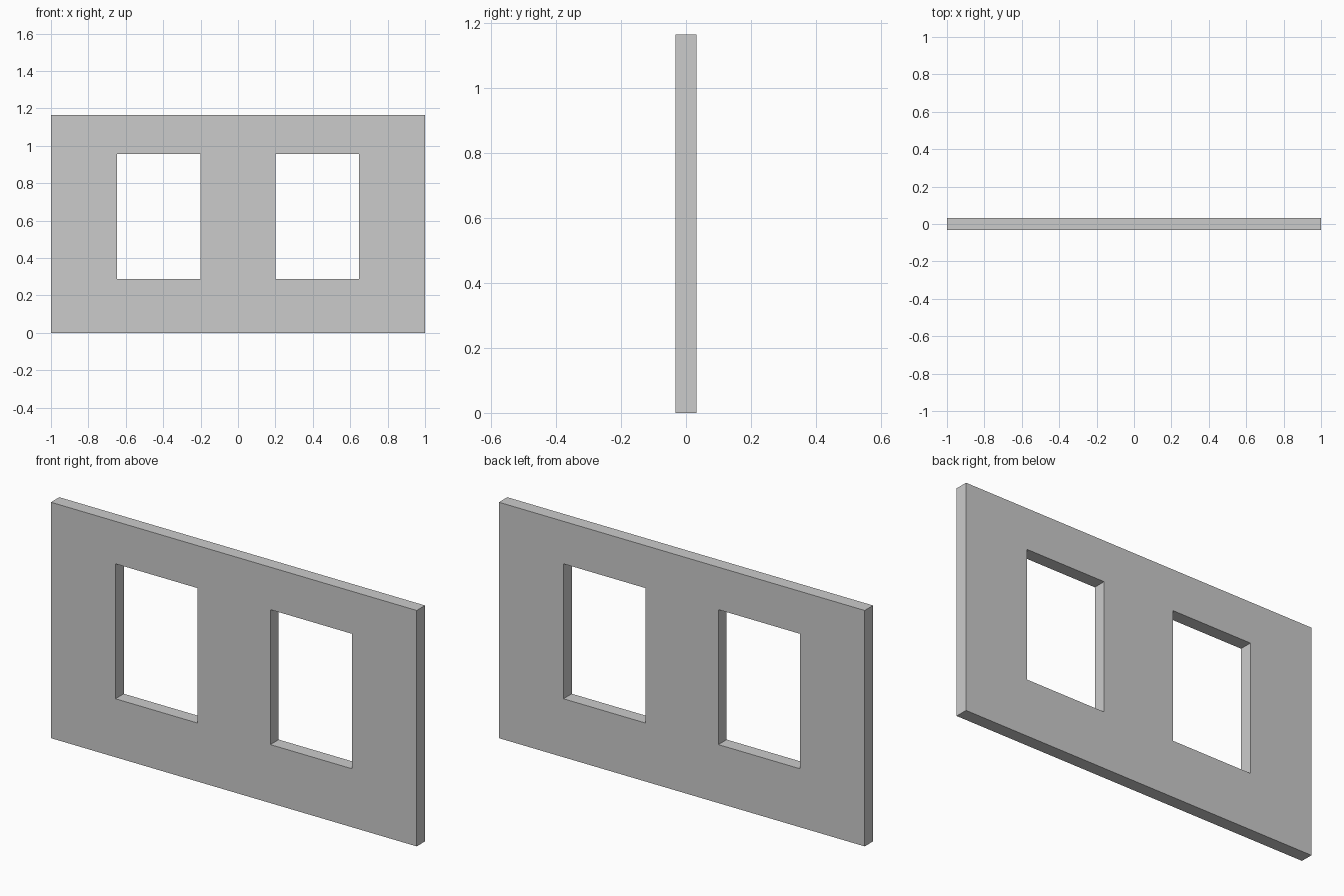
import bpy, bmesh

if "Cube" in bpy.data.objects:
    bpy.data.objects.remove(bpy.data.objects["Cube"])

THICK = 0.065
XS = [-1.0, -0.647, -0.2, 0.2, 0.647, 1.0]   # wall ends and window jambs
ZS = [0.0, 0.289, 0.956, 1.166]              # floor, sill, head, top
WINDOWS = {(1, 1), (3, 1)}                   # grid cells left open

# Front face as a grid of quads with two window openings
bm = bmesh.new()
grid = [[bm.verts.new((x, -THICK / 2, z)) for z in ZS] for x in XS]
for i in range(len(XS) - 1):
    for j in range(len(ZS) - 1):
        if (i, j) not in WINDOWS:
            bm.faces.new((grid[i][j], grid[i + 1][j],
                          grid[i + 1][j + 1], grid[i][j + 1]))

# Extrude through the wall thickness, keeping the front face
ext = bmesh.ops.extrude_face_region(bm, geom=bm.faces[:], use_keep_orig=True)
moved = [g for g in ext["geom"] if isinstance(g, bmesh.types.BMVert)]
bmesh.ops.translate(bm, verts=moved, vec=(0, THICK, 0))
bmesh.ops.recalc_face_normals(bm, faces=bm.faces[:])

mesh = bpy.data.meshes.new("window_wall")
bm.to_mesh(mesh)
bm.free()
wall = bpy.data.objects.new("window_wall", mesh)
bpy.context.collection.objects.link(wall)
